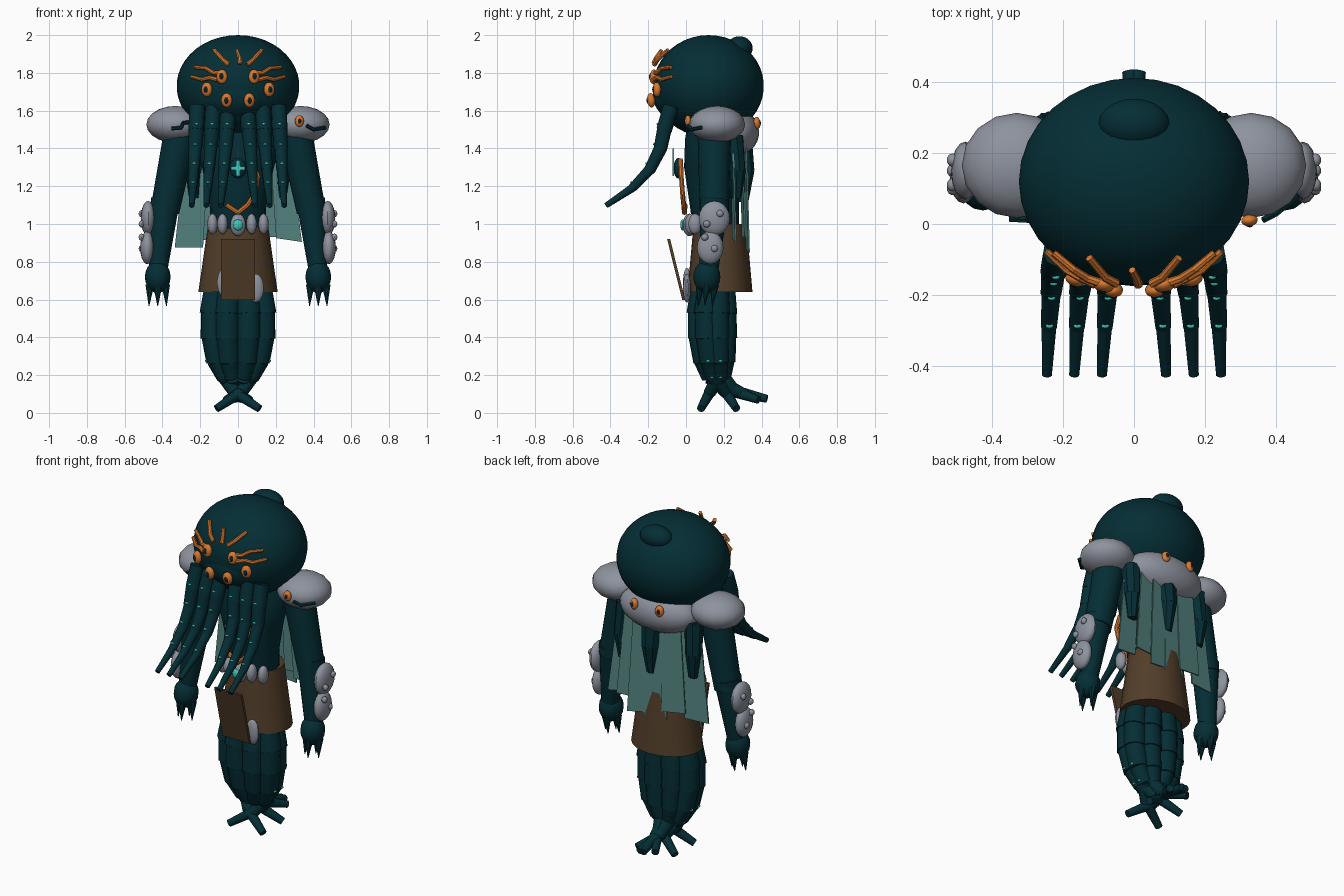
import bpy, bmesh, math
from mathutils import Vector, Matrix

cube = bpy.data.objects.get("Cube")
if cube:
    bpy.data.objects.remove(cube, do_unlink=True)


def material(name, *rgb):
    m = bpy.data.materials.new(name)
    m.use_nodes = True
    m.diffuse_color = (*rgb, 1)
    m.node_tree.nodes["Principled BSDF"].inputs["Base Color"].default_value = (*rgb, 1)
    return m


SKIN = material("deep teal skin", .0012, .027, .035)
STONE = material("grey stone", .27, .29, .34)
ORANGE = material("ember orange", .68, .19, .03)
CLOTH = material("faded teal cloth", .09, .235, .22)
LEATHER = material("brown leather", .085, .048, .022)
GLOW = material("bright cyan", .04, .6, .52)
DARK = material("dark pupil", .006, .014, .018)


def finish(name, bm, mat, angle=40):
    bmesh.ops.recalc_face_normals(bm, faces=bm.faces)
    me = bpy.data.meshes.new(name)
    bm.to_mesh(me)
    bm.free()
    me.materials.append(mat)
    ob = bpy.data.objects.new(name, me)
    bpy.context.collection.objects.link(ob)
    bpy.ops.object.select_all(action='DESELECT')
    bpy.context.view_layer.objects.active = ob
    ob.select_set(True)
    bpy.ops.object.shade_smooth_by_angle(angle=math.radians(angle))


def blob(name, loc, size, mat, seg=16, turn=None):
    bm = bmesh.new()
    m = Matrix.LocRotScale(Vector(loc), turn, Vector(size))
    bmesh.ops.create_uvsphere(bm, u_segments=seg, v_segments=seg * 2 // 3, radius=1, matrix=m)
    finish(name, bm, mat)


def limb(name, pts, radii, mat, sides=10, flare=1.0):
    """Chain of tapered segments; flare widens each lower lip into a ridge."""
    bm = bmesh.new()
    pts = [Vector(p) for p in pts]
    for a, b, ra, rb in zip(pts, pts[1:], radii, radii[1:]):
        d = b - a
        m = Matrix.LocRotScale((a + b) / 2, d.to_track_quat('Z', 'Y'), None)
        bmesh.ops.create_cone(bm, cap_ends=True, segments=sides, radius1=ra,
                              radius2=rb * flare, depth=d.length * 1.06, matrix=m)
    finish(name, bm, mat)


def loft(name, rings, mat, seg=20):
    """Stack of ellipses: (z, centre y, x radius, y radius)."""
    bm = bmesh.new()
    loops = []
    for z, y, rx, ry in rings:
        loops.append([bm.verts.new((rx * math.cos(t), y + ry * math.sin(t), z))
                      for t in [i * math.tau / seg for i in range(seg)]])
    for lo, hi in zip(loops, loops[1:]):
        for i in range(seg):
            bm.faces.new((lo[i], lo[(i + 1) % seg], hi[(i + 1) % seg], hi[i]))
    bm.faces.new(loops[0])
    bm.faces.new(loops[-1])
    finish(name, bm, mat)


def panel(name, corners, mat, thick=.008):
    bm = bmesh.new()
    f = bm.faces.new([bm.verts.new(c) for c in corners])
    ext = bmesh.ops.extrude_face_region(bm, geom=[f])
    bmesh.ops.translate(bm, vec=(0, thick, 0),
                        verts=[v for v in ext['geom'] if isinstance(v, bmesh.types.BMVert)])
    finish(name, bm, mat)


def eye(name, loc, facing, size=.035):
    n = Vector(facing).normalized()
    q = n.to_track_quat('Y', 'Z')
    blob(name, loc, (size * .85, size * .6, size * 1.1), ORANGE, 14, q)
    blob(name + "_pupil", Vector(loc) + n * size * .42, (size * .4, size * .28, size * .54), DARK, 10, q)


def brow_point(x, z):
    y = .112 - .302 * math.sqrt(1 - (x / .325) ** 2 - ((z - 1.73) / .275) ** 2)
    return (x, y - max(0, z - 1.8) * .2, z)


# Head
blob("head", (0, .12, 1.73), (.325, .292, .27), SKIN, 32)
blob("face", (0, -.02, 1.68), (.2, .155, .14), SKIN, 24)
blob("crown_bump", (0, .283, 1.93), (.1, .07, .064), SKIN, 20)

for s in (-1, 1):
    side = "left" if s > 0 else "right"

    # Eyes and glowing brow veins
    for i, (x, y, z) in enumerate([(.085, -.172, 1.78), (.165, -.155, 1.712), (.06, -.185, 1.655)]):
        eye(f"{side}_eye_{i}", (s * x, y, z), (s * x * .6, -.3, (z - 1.72) * .5))
    veins = [[(.11, 1.765), (.15, 1.775), (.19, 1.765), (.245, 1.78)],
             [(.09, 1.8), (.13, 1.8), (.17, 1.825), (.225, 1.83)],
             [(.05, 1.845), (.08, 1.87), (.125, 1.92)]]
    for i, vein in enumerate(veins):
        limb(f"{side}_brow_vein_{i}", [brow_point(s * x, z) for x, z in vein],
             (.013, .012, .011, .01), ORANGE, 8)

    # Face tentacles with glowing marks along the front
    for i, (top, tip) in enumerate([(.05, .09), (.13, .168), (.215, .245)]):
        path = [(-.08, 1.62), (-.115, 1.5), (-.135, 1.4), (-.19, 1.29), (-.285, 1.19), (-.42, 1.1)]
        pts = [Vector((s * (top + (tip - top) * k / 5), y, z)) for k, (y, z) in enumerate(path)]
        radii = (.042, .04, .035, .029, .022, .014)
        limb(f"{side}_face_tentacle_{i}", pts, radii, SKIN, 10, 1.05)
        for k in range(4):
            d = (pts[k + 1] - pts[k]).normalized()
            spot = pts[k].lerp(pts[k + 1], .85) + Vector((0, d.z, -d.y)) * radii[k + 1] * 1.04
            blob(f"{side}_tentacle_{i}_mark_{k}", spot, (.012, .007, .006), GLOW, 8)

    # Shoulder pad
    blob(f"{side}_shoulder_pad", (s * .33, .165, 1.527), (.155, .148, .098), STONE, 16)

    # Arm, hand and claws
    limb(f"{side}_upper_arm", [(s * .3, .15, 1.5), (s * .385, .15, 1.08)], (.09, .077), SKIN, 16)
    limb(f"{side}_forearm", [(s * .385, .15, 1.12), (s * .425, .12, .74)], (.078, .048), SKIN, 16)
    blob(f"{side}_hand", (s * .425, .11, .72), (.068, .072, .085), SKIN)
    for i, (dx, dy) in enumerate([(-.042, 0), (0, -.035), (.042, 0), (0, .04)]):
        limb(f"{side}_claw_{i}", [(s * .425 + dx, .11 + dy, .675), (s * .425 + dx * 1.1, .1 + dy, .57)],
             (.025, .002), SKIN, 8)

    # Forearm guards with studs
    blob(f"{side}_upper_guard", (s * .475, .15, 1.03), (.04, .082, .092), STONE)
    blob(f"{side}_lower_guard", (s * .48, .128, .875), (.038, .07, .088), STONE)
    for i, (y, z) in enumerate([(.18, 1.055), (.11, 1.0), (.1, .93), (.15, .87)]):
        blob(f"{side}_guard_stud_{i}", (s * .511, y, z), (.016, .019, .019), STONE, 10)

    # Rear collar eyes and side tentacles hanging beneath the collar
    eye(f"{side}_collar_eye", (s * .085, .376, 1.535), (s * .2, 1, .1), .03)
    limb(f"{side}_back_tentacle", [(s * .23, .25, 1.46), (s * .24, .27, 1.28), (s * .235, .265, 1.14)],
         (.055, .047, .028), SKIN, 8)

    # Leg tentacles: bundled at the hip, crossing, then splaying at the floor
    for i, (angle, tip) in enumerate([(-67, (.012, .425, .075)), (-22, (.11, .265, .025)),
                                      (22, (.11, .08, .025)), (67, (.06, .38, .07))]):
        c, d = math.cos(math.radians(angle)) * s, math.sin(math.radians(angle))
        pts = [Vector((c * w, y + d * w * .5, z)) for w, y, z in
               [(.125, .145, .7), (.145, .138, .53), (.143, .14, .4), (.12, .15, .275), (.075, .16, .19)]]
        pts += [Vector((c * .02, .165 + (tip[1] - .165) * .45, .11)), Vector((-s * tip[0], tip[1], tip[2]))]
        limb(f"{side}_leg_tentacle_{i}", pts, (.056, .062, .06, .052, .04, .03, .019), SKIN, 12, 1.1)
        if i in (1, 2):
            for p, r in zip(pts[3:5], (.056, .043)):
                blob(f"{side}_leg_mark_{i}", p + Vector((s * r, d * r * .5, 0)), (.008, .012, .007), GLOW, 8)

limb("middle_back_tentacle", [(.02, .28, 1.45), (.02, .31, 1.28), (.02, .3, 1.12)], (.07, .052, .03), SKIN, 8)

# Left pad eye and carved cracks on both pads
eye("pad_eye", (.325, .01, 1.545), (.1, -1, 0), .028)
for name, pts in [("right_pad_crack", [(-.35, .015, 1.505), (-.3, .012, 1.51), (-.29, .01, 1.535), (-.25, .03, 1.54)]),
                  ("left_pad_crack", [(.365, .012, 1.52), (.4, .03, 1.5), (.46, .08, 1.51)])]:
    limb(name, pts, (.01,) * 4, SKIN, 6)
limb("centre_brow_vein", [brow_point(.012, 1.85), brow_point(.008, 1.88), brow_point(-.005, 1.92)],
     (.014, .012, .01), ORANGE, 8)

# Rear collar
blob("rear_collar", (0, .255, 1.485), (.25, .132, .128), STONE, 20)

# Torso and kilt
loft("torso", [(.95, .16, .145, .12), (1.1, .15, .15, .13), (1.3, .14, .19, .15),
               (1.45, .14, .24, .145), (1.6, .14, .18, .12)], SKIN)
loft("kilt", [(.64, .18, .21, .172), (1.0, .18, .158, .14)], LEATHER, 24)
panel("front_flap", [(-.09, -.1, .92), (.09, -.1, .92), (.09, -.02, .597), (-.09, -.02, .597)], LEATHER, .016)
for name, x, z, h in [("left_hip_charm", .095, .66, .076), ("right_hip_charm", -.07, .69, .078)]:
    blob(name, (x, .005, z), (.042, .021, h), STONE, 14)

# Belt stones and buckle
for i, x in enumerate((-.135, -.082, .072, .135)):
    blob(f"belt_stone_{i}", (x, .048 if abs(x) > .1 else .03, 1.0), (.028, .036, .055), STONE, 12)
blob("belt_buckle", (0, .018, .995), (.042, .035, .06), STONE, 14)
blob("buckle_gem", (0, -.018, .995), (.027, .013, .03), GLOW, 8)

# Chest pendant and ember chain
for name, w, low, high in [("pendant_bar", .037, 1.285, 1.304), ("pendant_post", .01, 1.253, 1.336),
                           ("pendant_hanger", .003, 1.336, 1.4)]:
    panel(name, [(-w, -.071, low), (w, -.071, low), (w, -.071, high), (-w, -.071, high)], GLOW)
blob("pendant_stone", (0, -.04, 1.295), (.045, .026, .055), SKIN, 12)
limb("ember_chain", [(.075, -.03, 1.34), (.105, -.025, 1.25), (.09, -.018, 1.16), (.05, -.012, 1.1),
                     (0, -.008, 1.06), (-.06, -.005, 1.1)], (.013,) * 6, ORANGE, 8)

# Ragged cape strips
for i, (x, y, top, low, w) in enumerate([(-.26, .265, 1.42, .875, .075), (-.135, .31, 1.44, .9, .075),
                                         (-.02, .315, 1.4, .84, .07), (.1, .325, 1.42, .85, .06),
                                         (.175, .305, 1.44, .93, .07), (.27, .255, 1.42, .905, .068)]):
    panel(f"cape_strip_{i}", [(x * .82 - w * .8, y - .02, top), (x * .82 + w * .8, y - .01, top),
                              (x + w, y + .005, low), (x - w, y - .01, low + .02 * (i % 2))], CLOTH)
